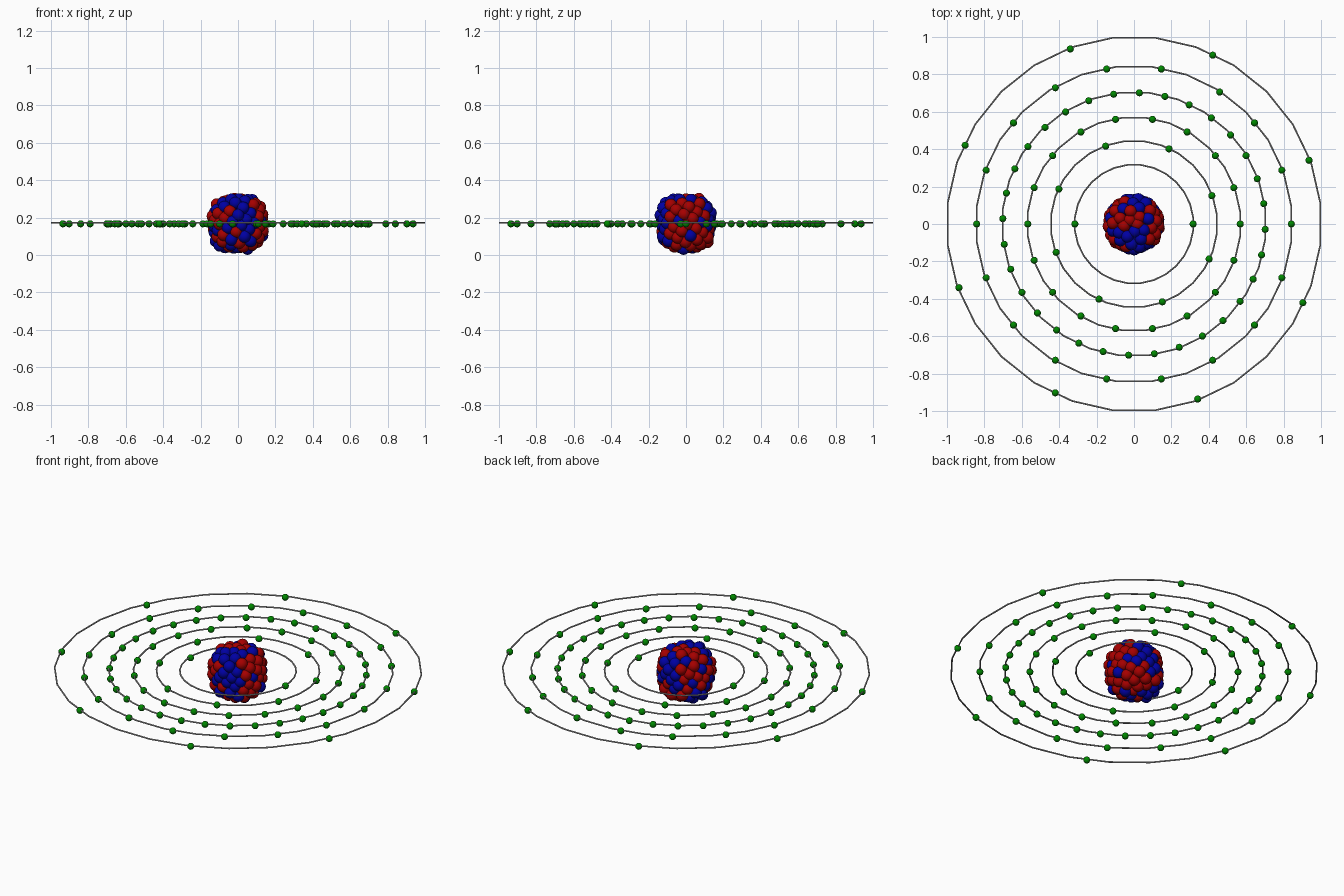
import bpy, bmesh, math, random
from mathutils import Matrix, Vector

cube = bpy.data.objects.get("Cube")
if cube:
    bpy.data.objects.remove(cube)

random.seed(4)
CENTRE_Z = 0.169


def material(name, color):
    mat = bpy.data.materials.new(name)
    mat.use_nodes = True
    mat.diffuse_color = (*color, 1)
    mat.node_tree.nodes["Principled BSDF"].inputs["Base Color"].default_value = (*color, 1)
    return mat


red = material("red", (0.38, 0, 0))
blue = material("blue", (0, 0, 0.37))
green = material("green", (0, 0.25, 0))
grey = material("grey", (0.4, 0.4, 0.4))


def balls(name, points, radius, mat):
    """One smooth object holding a ball at every point."""
    bm = bmesh.new()
    for p in points:
        bmesh.ops.create_uvsphere(bm, u_segments=16, v_segments=10, radius=radius,
                                  matrix=Matrix.Translation(p))
    for face in bm.faces:
        face.smooth = True
    mesh = bpy.data.meshes.new(name)
    bm.to_mesh(mesh)
    bm.free()
    mesh.materials.append(mat)
    obj = bpy.data.objects.new(name, mesh)
    bpy.context.collection.objects.link(obj)


def shell(count, radius, jitter):
    """Spiral of points over a slightly boxy sphere."""
    points = []
    for i in range(count):
        z = 1 - 2 * (i + 0.5) / count
        flat = math.sqrt(1 - z * z)
        turn = i * math.pi * (3 - math.sqrt(5))
        boxy = (abs(z) ** 3 + flat ** 3) ** (-1 / 3)
        r = radius * boxy * random.uniform(1 - jitter, 1)
        points.append(Vector((flat * math.cos(turn) * r, flat * math.sin(turn) * r,
                              z * r + CENTRE_Z)))
    return points


# Nucleus: a packed outer shell over an inner one, randomly split in two kinds
nucleus = shell(106, 0.138, 0.1) + shell(60, 0.095, 0.1)
kinds = [i % 2 for i in range(len(nucleus))]
random.shuffle(kinds)
balls("protons", [p for p, k in zip(nucleus, kinds) if k], 0.033, red)
balls("neutrons", [p for p, k in zip(nucleus, kinds) if not k], 0.033, blue)

# Orbits: radius, electron count, angle of the first electron
orbits = [(0.316, 2, 0), (0.443, 8, 20), (0.568, 18, 0),
          (0.702, 32, 8.9), (0.841, 18, 0), (0.996, 8, 20)]
SIDES = 28
for n, (radius, count, start) in enumerate(orbits, 1):
    bpy.ops.mesh.primitive_torus_add(
        major_segments=SIDES, minor_segments=8, minor_radius=0.0045,
        major_radius=radius / math.cos(math.pi / SIDES),
        location=(0, 0, 0.172), rotation=(0, 0, math.pi / SIDES))
    ring = bpy.context.object
    ring.name = f"orbit_ring_{n}"
    ring.data.materials.append(grey)
    bpy.ops.object.shade_smooth_by_angle()
    angles = [math.radians(start + 360 * k / count) for k in range(count)]
    if n == 5:
        angles[3] -= math.radians(3)  # one electron sits slightly off its even spacing
    balls(f"electrons_{n}", [Vector((radius * math.cos(a), radius * math.sin(a), 0.167))
                             for a in angles], 0.019, green)
